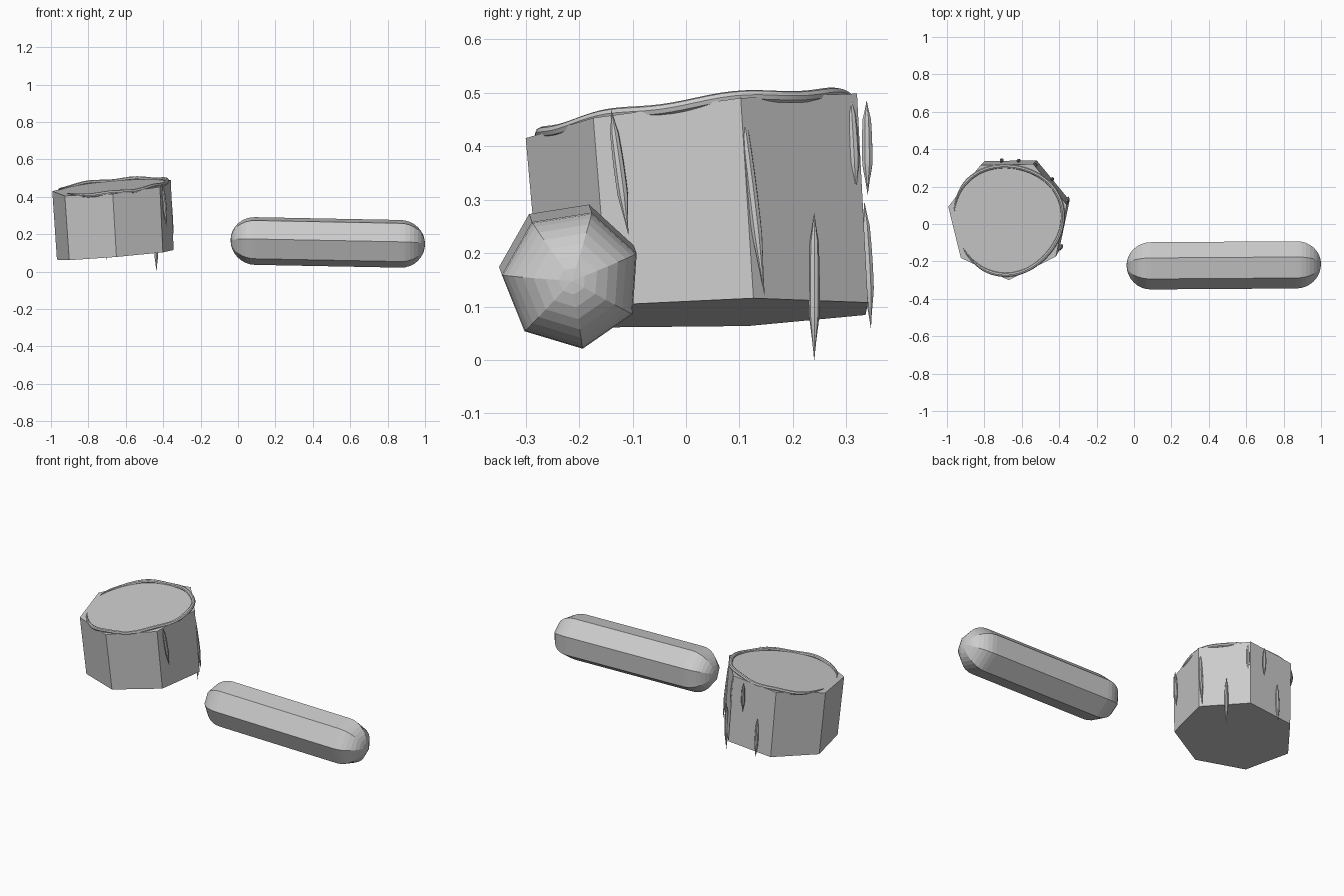
import bpy, bmesh
from math import sin, cos, pi, radians
from mathutils import Vector

if "Cube" in bpy.data.objects:
    bpy.data.objects.remove(bpy.data.objects["Cube"])

SIDES = 7


def mesh_object(name, bm):
    bmesh.ops.recalc_face_normals(bm, faces=bm.faces)
    me = bpy.data.meshes.new(name)
    bm.to_mesh(me)
    bm.free()
    ob = bpy.data.objects.new(name, me)
    bpy.context.collection.objects.link(ob)
    return ob


def bridge(bm, a, b):
    n = len(a)
    for i in range(n):
        bm.faces.new((a[i], a[(i + 1) % n], b[(i + 1) % n], b[i]))


def plane_z(x, y, c, slope):
    return c[2] + slope[0] * (x - c[0]) + slope[1] * (y - c[1])


# Seven-sided block, leaning slightly, with sloped top and bottom
TOP, TOP_SLOPE = (-0.675, 0.025, 0.452), (0.093, 0.115)
BOTTOM, BOTTOM_SLOPE = (-0.655, 0.05, 0.0876), (0.083, 0.03)


def block_ring(bm, c, slope, r):
    ring = []
    for i in range(SIDES):
        a = radians(65.2) + 2 * pi * i / SIDES
        x, y = c[0] + r * cos(a), c[1] + r * sin(a)
        ring.append(bm.verts.new((x, y, plane_z(x, y, c, slope))))
    return ring


bm = bmesh.new()
low = block_ring(bm, BOTTOM, BOTTOM_SLOPE, 0.32)
high = block_ring(bm, TOP, TOP_SLOPE, 0.325)
bridge(bm, low, high)
bm.faces.new(low)
bm.faces.new(high)
mesh_object("block", bm)

# Seven-sided capsule with rounded ends
start, end, R, STEPS = Vector((-0.04, -0.22, 0.168)), Vector((1.0, -0.213, 0.148)), 0.131, 8
length = (end - start).length
stations = [(R - R * cos(pi / 2 * i / STEPS), R * sin(pi / 2 * i / STEPS)) for i in range(1, STEPS + 1)]
stations += [(length - d, r) for d, r in reversed(stations)]
bm = bmesh.new()
rings = []
for d, r in stations:
    c = start.lerp(end, d / length)
    angles = [radians(-81) + 2 * pi * i / SIDES for i in range(SIDES)]
    rings.append([bm.verts.new(c + Vector((0, r * cos(a), r * sin(a)))) for a in angles])
for a, b in zip(rings, rings[1:]):
    bridge(bm, a, b)
for ring, tip in ((rings[0], start), (rings[-1], end)):
    v = bm.verts.new(tip)
    for i in range(SIDES):
        bm.faces.new((ring[i], ring[(i + 1) % SIDES], v))
mesh_object("capsule", bm)


def strand(name, points, radii, thickness):
    """Smooth tapered tube through the points."""
    cu = bpy.data.curves.new(name, "CURVE")
    cu.dimensions = "3D"
    cu.bevel_depth = thickness
    cu.bevel_resolution = 2
    cu.use_fill_caps = True
    sp = cu.splines.new("POLY")
    sp.points.add(len(points) - 1)
    for p, co, r in zip(sp.points, points, radii):
        p.co = (*co, 1)
        p.radius = r
    ob = bpy.data.objects.new(name, cu)
    bpy.context.collection.objects.link(ob)
    bpy.ops.object.select_all(action="DESELECT")
    bpy.context.view_layer.objects.active = ob
    ob.select_set(True)
    bpy.ops.object.convert(target="MESH")
    bpy.ops.object.shade_smooth_by_angle(angle=radians(40))


# Wavy bead running around the top rim, open on the left
pts, radii = [], []
N = 72
for i in range(N + 1):
    t = i / N
    a = radians(172 - 319 * t)
    r = 0.29 + 0.008 * sin(3 * a + 0.6)
    x, y = TOP[0] + r * cos(a), TOP[1] + r * sin(a)
    pts.append((x, y, plane_z(x, y, TOP, TOP_SLOPE) + 0.002 + 0.004 * sin(7 * a)))
    radii.append(min(1, 0.15 + 8 * t, 0.15 + 8 * (1 - t)))
strand("rim_bead", pts, radii, 0.011)

# Drips down the right and back faces: (top point, bottom point)
drips = [
    ((-0.402, -0.140, 0.468), (-0.382, -0.108, 0.235)),
    ((-0.370, 0.102, 0.492), (-0.348, 0.147, 0.120)),
    ((-0.439, 0.240, 0.275), (-0.436, 0.240, 0.000)),
    ((-0.532, 0.308, 0.495), (-0.523, 0.318, 0.310)),
    ((-0.620, 0.338, 0.485), (-0.615, 0.340, 0.310)),
    ((-0.710, 0.334, 0.295), (-0.705, 0.346, 0.060)),
]
for n, (a, b) in enumerate(drips, 1):
    a, b = Vector(a), Vector(b)
    ts = [i / 16 for i in range(17)]
    body = [a.lerp(b, t) for t in ts]
    width = [max(0.03, min(1, (0.05 + 5 * t), 0.05 + 3.2 * (1 - t)) * (0.75 + 0.25 * sin(pi * t * 1.3 - 0.6)))
             for t in ts]
    strand(f"drip_{n}", body, width, 0.0105)
